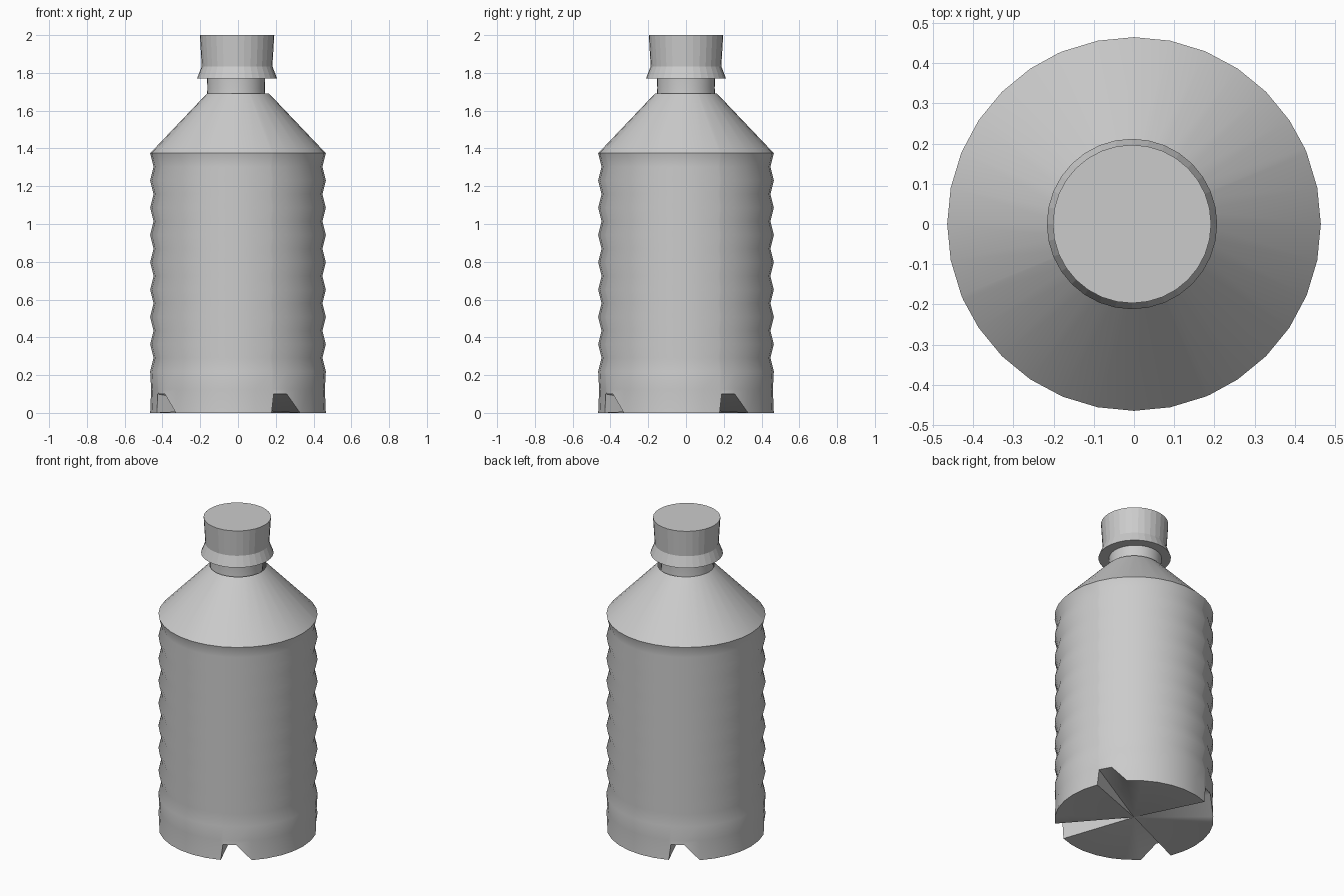
import bpy, bmesh, math

if "Cube" in bpy.data.objects:
    bpy.data.objects.remove(bpy.data.objects["Cube"], do_unlink=True)

grey = bpy.data.materials.new("light_grey_plastic")
grey.use_nodes = True
colour = (0.6, 0.6, 0.6, 1)
grey.diffuse_color = colour
grey.node_tree.nodes["Principled BSDF"].inputs["Base Color"].default_value = colour

SIDES = 32
STEP = 360 / SIDES


def ring(bm, radius, z, angles, cx=0):
    return [bm.verts.new((cx + radius * math.cos(math.radians(a)),
                          radius * math.sin(math.radians(a)), z)) for a in angles]


def bridge(bm, low, high):
    n = len(low)
    for i in range(n):
        j = (i + 1) % n
        bm.faces.new((low[i], low[j], high[j], high[i]))


def finish(bm, name, smooth_angle=None):
    bmesh.ops.recalc_face_normals(bm, faces=bm.faces)
    mesh = bpy.data.meshes.new(name)
    bm.to_mesh(mesh)
    bm.free()
    obj = bpy.data.objects.new(name, mesh)
    mesh.materials.append(grey)
    bpy.context.collection.objects.link(obj)
    if smooth_angle:
        bpy.ops.object.select_all(action='DESELECT')
        obj.select_set(True)
        bpy.context.view_layer.objects.active = obj
        bpy.ops.object.shade_smooth_by_angle(angle=math.radians(smooth_angle))
    return obj


def turned(name, profile, cx, smooth_angle=None):
    """Closed turned part from (radius, height) pairs."""
    bm = bmesh.new()
    angles = [i * STEP for i in range(SIDES)]
    rings = [ring(bm, r, z, angles, cx) for r, z in profile]
    for low, high in zip(rings, rings[1:]):
        bridge(bm, low, high)
    bm.faces.new(rings[0])
    bm.faces.new(rings[-1])
    return finish(bm, name, smooth_angle)


# Ribbed bottle with four notches in the foot
PEAK, VALLEY, TOP, PITCH = 0.465, 0.447, 1.375, 0.1445
notch_starts = [22.5 + 90 * k for k in range(4)]
angles = sorted([i * STEP for i in range(SIDES)] + [a + 1.5 for a in notch_starts])
bm = bmesh.new()
rim = ring(bm, PEAK, 0, angles)
for v, a in zip(rim, angles):
    if any(1 < a - s < 20 for s in notch_starts):
        v.co.z = 0.1
rings = [rim, ring(bm, PEAK - 0.005, 0.125, angles)]
ribs = [(VALLEY if k % 2 else PEAK, TOP - k * PITCH / 2) for k in range(17)]
for r, z in reversed(ribs):
    rings.append(ring(bm, r, z, angles))
rings.append(ring(bm, 0.165, 1.69, angles))
for low, high in zip(rings, rings[1:]):
    bridge(bm, low, high)
# Grooved underside running to the middle
centre = bm.verts.new((0, 0, 0.02))
for i in range(len(rim)):
    bm.faces.new((rim[i], centre, rim[(i + 1) % len(rim)]))
finish(bm, "bottle_body", 50)

# Neck and flared cap
turned("bottle_neck", [(0.155, 1.67), (0.152, 1.72), (0.155, 1.79)], -0.01, 40)
turned("bottle_cap", [(0.212, 1.77), (0.187, 1.835), (0.197, 2.0)], -0.005)
